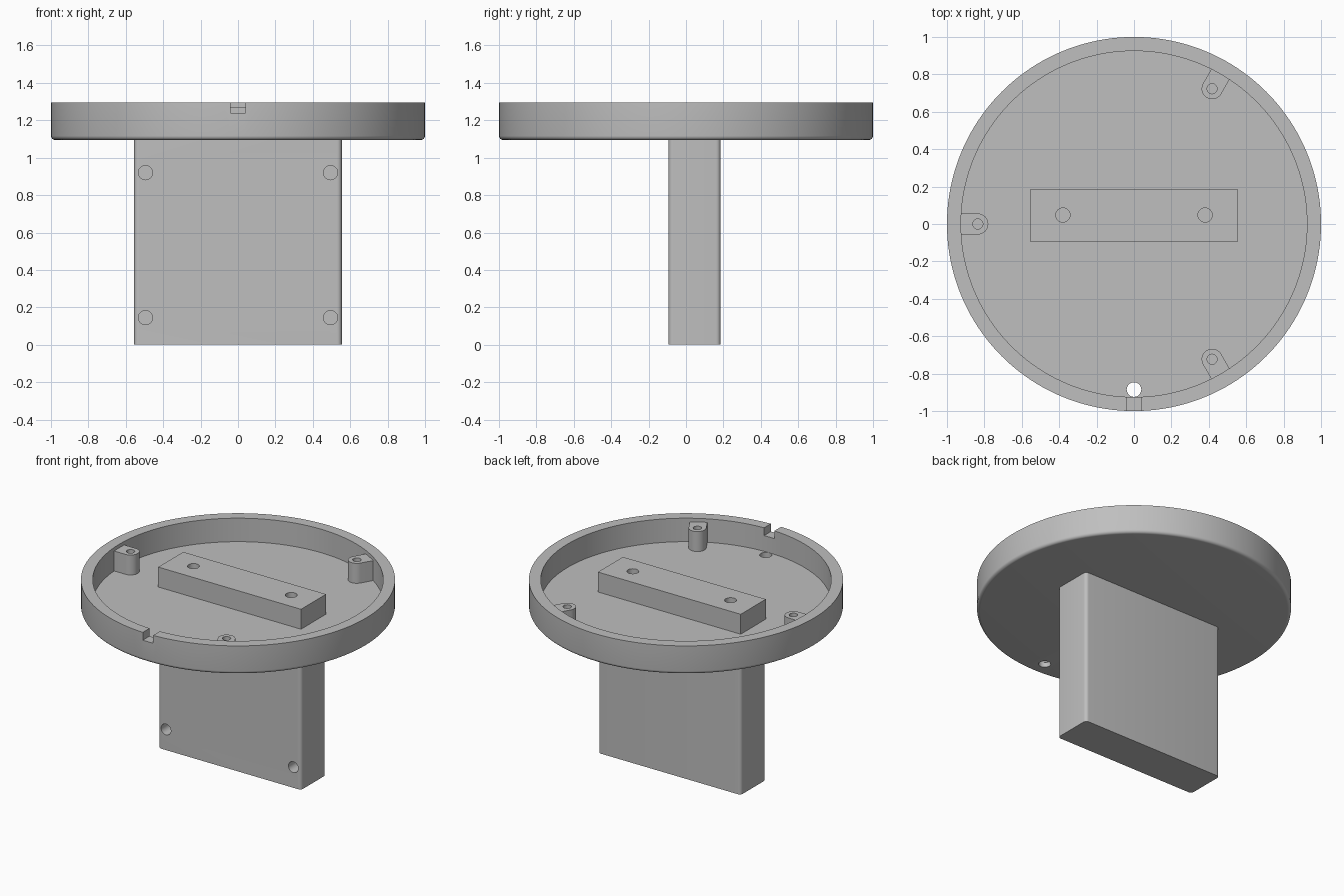
import bpy, bmesh, math
from mathutils import Matrix, Vector

if "Cube" in bpy.data.objects:
    bpy.data.objects.remove(bpy.data.objects["Cube"], do_unlink=True)

grey = bpy.data.materials.new("light_grey_plastic")
grey.use_nodes = True
COLOR = (0.52, 0.52, 0.52, 1)
grey.diffuse_color = COLOR
grey.node_tree.nodes["Principled BSDF"].inputs["Base Color"].default_value = COLOR

FLOOR, POST_TOP, RIM, BASE = 1.13, 1.27, 1.295, 1.095
FRONT, BACK, HALF = -0.093, 0.185, 0.555


def finish(bm, name):
    bmesh.ops.recalc_face_normals(bm, faces=bm.faces)
    mesh = bpy.data.meshes.new(name)
    bm.to_mesh(mesh)
    bm.free()
    mesh.materials.append(grey)
    obj = bpy.data.objects.new(name, mesh)
    bpy.context.collection.objects.link(obj)
    return obj


def box(name, low, high, round_upright=0):
    bm = bmesh.new()
    low, high = Vector(low), Vector(high)
    size = Matrix.Diagonal((*(high - low), 1))
    bmesh.ops.create_cube(bm, size=1, matrix=Matrix.Translation((low + high) / 2) @ size)
    if round_upright:
        upright = [e for e in bm.edges
                   if abs(e.verts[0].co.z - e.verts[1].co.z) > 0.01]
        bmesh.ops.bevel(bm, geom=upright, offset=round_upright, segments=6,
                        profile=0.5, affect='EDGES')
    return finish(bm, name)


def rod(name, start, end, radius, sides=40):
    bm = bmesh.new()
    start, end = Vector(start), Vector(end)
    axis = end - start
    turn = axis.to_track_quat('Z', 'Y').to_matrix().to_4x4()
    bmesh.ops.create_cone(bm, cap_ends=True, segments=sides, radius1=radius,
                          radius2=radius, depth=axis.length,
                          matrix=Matrix.Translation((start + end) / 2) @ turn)
    return finish(bm, name)


def lathe(name, profile, sides=160):
    bm = bmesh.new()
    verts = [bm.verts.new((r, 0, z)) for r, z in profile]
    edges = [bm.edges.new(pair) for pair in zip(verts, verts[1:])]
    bmesh.ops.spin(bm, geom=verts + edges, axis=(0, 0, 1), cent=(0, 0, 0),
                   angle=math.tau, steps=sides)
    bmesh.ops.remove_doubles(bm, verts=bm.verts, dist=0.0001)
    return finish(bm, name)


def cut(obj, cutters, operation='DIFFERENCE'):
    bpy.context.view_layer.objects.active = obj
    for cutter in cutters:
        mod = obj.modifiers.new("cut", 'BOOLEAN')
        mod.operation, mod.solver, mod.object = operation, 'EXACT', cutter
        bpy.ops.object.modifier_apply(modifier=mod.name)
        bpy.data.objects.remove(cutter, do_unlink=True)


# Round tray with a rounded lower edge
fillet = 0.022
corner = [(1 - fillet + fillet * math.sin(a), BASE + fillet - fillet * math.cos(a))
          for a in [i * math.pi / 12 for i in range(7)]]
tray = lathe("round_tray", [(0, BASE)] + corner +
             [(1, RIM), (0.925, RIM), (0.925, FLOOR), (0, FLOOR)])

# Cable notch in the rim and drain hole in the floor
cut(tray, [box("notch_cutter", (-0.04, -1.1, 1.24), (0.04, -0.85, 1.4)),
           rod("drain_cutter", (0, -0.885, 1), (0, -0.885, 1.2), 0.039)])

# Upright pillar with blind screw holes on the front
pillar = box("pillar", (-HALF, FRONT, 0), (HALF, BACK, BASE + 0.02), 0.024)
cut(pillar, [rod("screw_cutter", (x, FRONT - 0.1, z), (x, FRONT + 0.1, z), 0.038)
             for x in (-0.495, 0.495) for z in (0.145, 0.92)])

# Mounting block on the tray floor
block = box("mounting_block", (-HALF, FRONT, FLOOR - 0.015), (HALF, BACK, POST_TOP))
cut(block, [rod("block_hole_cutter", (x, 0.048, FLOOR + 0.01), (x, 0.048, 1.4), 0.038)
            for x in (-0.38, 0.38)])

# Three screw posts against the inner wall
posts = []
for name, angle in (("right", 180), ("back_left", 60), ("front_left", -60)):
    reach = 0.835
    post = rod(name + "_screw_post", (reach, 0, FLOOR - 0.01), (reach, 0, POST_TOP), 0.056)
    cut(post, [box("web", (reach, -0.056, FLOOR - 0.01), (0.945, 0.056, POST_TOP))], 'UNION')
    cut(post, [rod("post_hole_cutter", (reach, 0, FLOOR + 0.02), (reach, 0, 1.4), 0.027)])
    post.data.transform(Matrix.Rotation(math.radians(angle), 4, 'Z'))
    posts.append(post)

# Smooth curved faces, keep hard edges
bpy.ops.object.select_all(action='DESELECT')
for obj in [tray, pillar, block] + posts:
    obj.select_set(True)
bpy.context.view_layer.objects.active = tray
bpy.ops.object.shade_smooth_by_angle(angle=math.radians(30))
